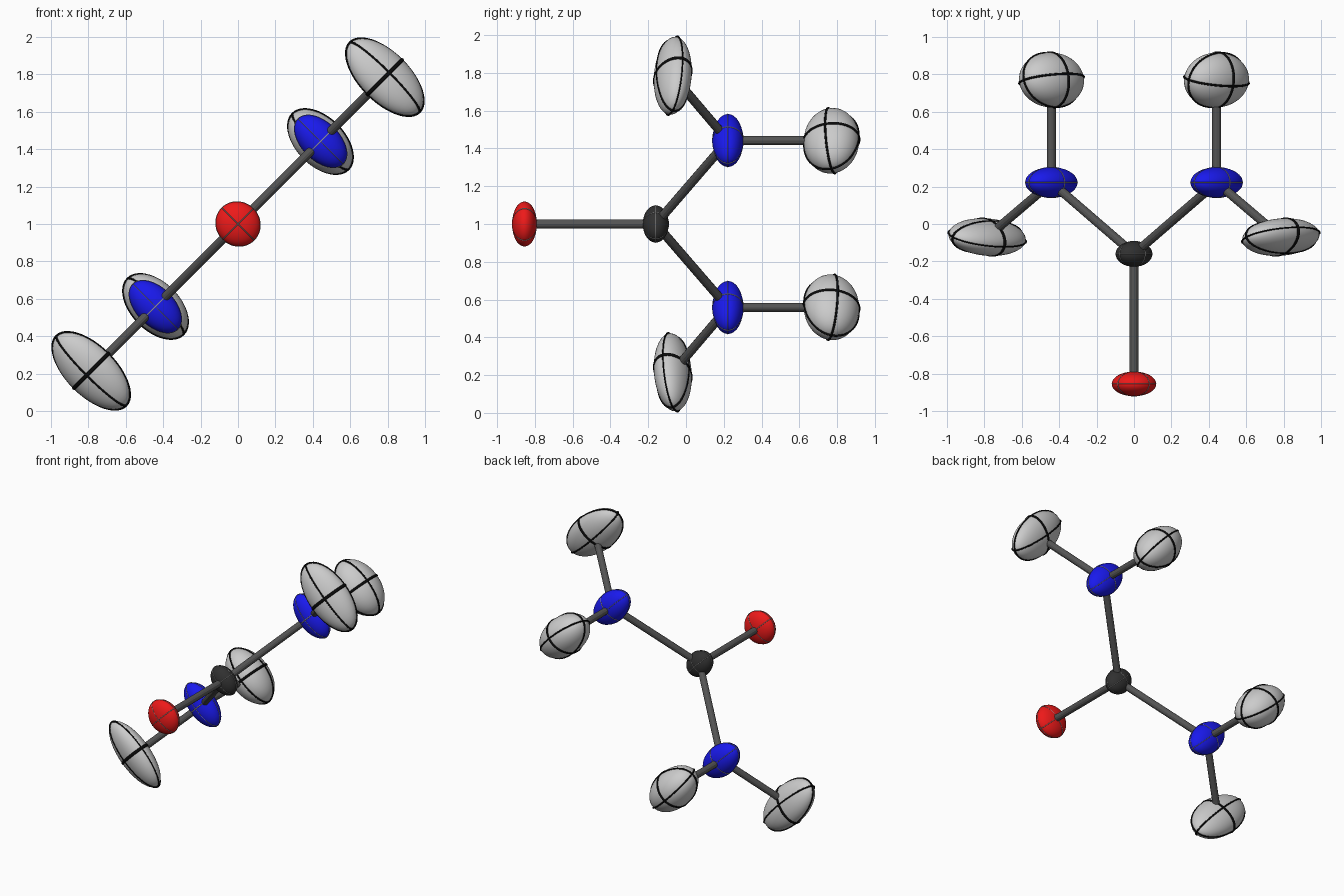
import bpy, math
from mathutils import Vector, Matrix

if "Cube" in bpy.data.objects:
    bpy.data.objects.remove(bpy.data.objects["Cube"])

S = math.sqrt(0.5)
N_AXIS = Vector((-S, 0, S))      # normal of the molecule plane


def material(name, rgb):
    m = bpy.data.materials.new(name)
    m.diffuse_color = (*rgb, 1)
    m.use_nodes = True
    m.node_tree.nodes["Principled BSDF"].inputs["Base Color"].default_value = m.diffuse_color
    return m


RED = material("red", (0.85, 0.01, 0.01))
BLUE = material("blue", (0.01, 0.01, 0.85))
DARK = material("charcoal", (0.03, 0.03, 0.03))
BOND = material("bond_grey", (0.09, 0.09, 0.09))
LINE = material("line_grey", (0.3, 0.3, 0.3))
BLACK = material("black", (0.003, 0.003, 0.003))
PALE = material("pale_grey", (0.55, 0.55, 0.55))


def finish(name, mat, matrix, smooth=True):
    ob = bpy.context.object
    ob.name = name
    ob.data.materials.append(mat)
    if smooth:
        bpy.ops.object.shade_smooth()
    ob.data.transform(matrix)
    return ob


def ellipsoid(name, centre, radii, tilt, side, mat, ring_mat, thick):
    """Ellipsoid with three raised principal rings; radii = (in plane, along y, normal)."""
    d = Vector((S, 0, S)) * side
    y = Vector((0, 1, 0))
    t = math.radians(tilt)
    a = d * math.cos(t) + y * math.sin(t)
    b = y * math.cos(t) - d * math.sin(t)
    c = a.cross(b)
    rot = Matrix((a, b, c)).transposed().to_4x4()
    mat4 = Matrix.Translation(centre) @ rot @ Matrix.Diagonal((*radii, 1))
    bpy.ops.mesh.primitive_uv_sphere_add(segments=40, ring_count=20, radius=1)
    finish(name, mat, mat4)
    turns = (Matrix(), Matrix.Rotation(math.pi / 2, 4, 'X'), Matrix.Rotation(math.pi / 2, 4, 'Y'))
    for i, turn in enumerate(turns):
        bpy.ops.mesh.primitive_torus_add(major_radius=1, minor_radius=thick,
                                         major_segments=48, minor_segments=8)
        finish(f"{name}_ring_{i + 1}", ring_mat, mat4 @ turn)


def bond(name, p, q):
    v = q - p
    bpy.ops.mesh.primitive_cylinder_add(vertices=12, radius=0.024, depth=v.length)
    rot = v.to_track_quat('Z', 'Y').to_matrix().to_4x4()
    finish(name, BOND, Matrix.Translation((p + q) / 2) @ rot, smooth=False)


# central atom and the single front atom
carbon = Vector((0, -0.16, 1))
oxygen = Vector((0, -0.855, 1))
ellipsoid("centre_atom", carbon, (0.085, 0.069, 0.11), 0, 1, DARK, LINE, 0.02)
ellipsoid("front_atom", oxygen, (0.116, 0.066, 0.122), 0, 1, RED, LINE, 0.02)
bond("front_bond", carbon, oxygen)

# two arms, related by half a turn about the y axis
for side, label in ((1, "right"), (-1, "left")):
    def at(u, y):
        return Vector((u * side, y, 1 + u * side))
    nitrogen, back, outer = at(0.442, 0.222), at(0.441, 0.77), at(0.785, -0.07)
    ellipsoid(f"{label}_arm_atom", nitrogen, (0.102, 0.082, 0.17), 0, side, BLUE, LINE, 0.02)
    ellipsoid(f"{label}_back_atom", back, (0.13, 0.149, 0.208), -15, side, PALE, BLACK, 0.04)
    ellipsoid(f"{label}_outer_atom", outer, (0.14, 0.093, 0.259), 22, side, PALE, BLACK, 0.04)
    bond(f"{label}_arm_bond", carbon, nitrogen)
    bond(f"{label}_back_bond", nitrogen, back)
    bond(f"{label}_outer_bond", nitrogen, outer)
